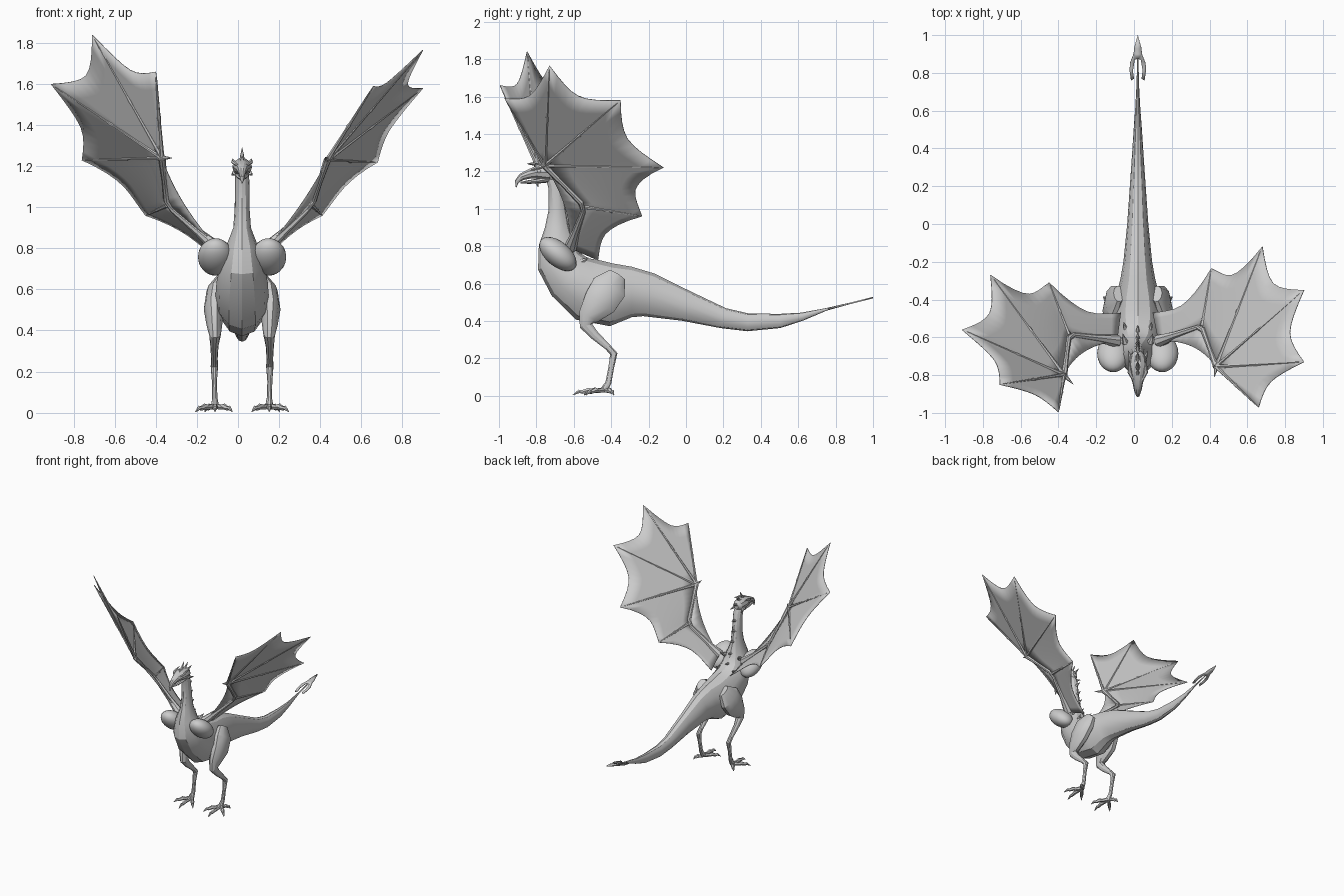
import bpy, bmesh, math
from mathutils import Vector as V

if "Cube" in bpy.data.objects:
    bpy.data.objects.remove(bpy.data.objects["Cube"])

CX = 0.02  # body axis


def finish(name, bm, angle=28):
    bmesh.ops.recalc_face_normals(bm, faces=bm.faces)
    me = bpy.data.meshes.new(name)
    bm.to_mesh(me)
    bm.free()
    for p in me.polygons:
        p.use_smooth = True
    me.set_sharp_from_angle(angle=math.radians(angle))
    ob = bpy.data.objects.new(name, me)
    bpy.context.collection.objects.link(ob)
    return ob


def loft(name, stations, sides=8, angle=28):
    """Tube through (x, y, z, half_width, half_depth) stations."""
    bm = bmesh.new()
    pts = [V(s[:3]) for s in stations]
    rings = []
    for i, s in enumerate(stations):
        t = (pts[min(i + 1, len(pts) - 1)] - pts[max(i - 1, 0)]).normalized()
        a = V((1, 0, 0)) - t * t.x
        if a.length < 0.2:
            a = V((0, 1, 0)) - t * t.y
        a.normalize()
        b = t.cross(a)
        rings.append([bm.verts.new(pts[i] + a * s[3] * math.cos(k * math.tau / sides)
                                   + b * s[4] * math.sin(k * math.tau / sides))
                      for k in range(sides)])
    for r, q in zip(rings, rings[1:]):
        for k in range(sides):
            j = (k + 1) % sides
            bm.faces.new((r[k], r[j], q[j], q[k]))
    bm.faces.new(rings[0])
    bm.faces.new(rings[-1])
    return finish(name, bm, angle)


def spike(name, a, b, r, sides=6):
    a, b = V(a), V(b)
    return loft(name, [(*a, r, r), (*a.lerp(b, .5), r * .6, r * .6), (*b, .001, .001)], sides)


def sheet(name, rows, thickness=0.004):
    """Thin skin through a grid of points."""
    bm = bmesh.new()
    g = [[bm.verts.new(p) for p in row] for row in rows]
    for r, q in zip(g, g[1:]):
        for k in range(len(r) - 1):
            bm.faces.new((r[k], r[k + 1], q[k + 1], q[k]))
    bmesh.ops.remove_doubles(bm, verts=bm.verts, dist=0.0001)
    ob = finish(name, bm, 40)
    mod = ob.modifiers.new("thickness", 'SOLIDIFY')
    mod.thickness, mod.offset = thickness, 0
    return ob


def ball(name, loc, scale, rot_x=0, seg=24):
    bpy.ops.mesh.primitive_uv_sphere_add(segments=seg, ring_count=seg // 2, radius=1,
                                         location=loc, rotation=(rot_x, 0, 0))
    ob = bpy.context.object
    ob.name, ob.scale = name, scale
    bpy.ops.object.shade_smooth()


# neck, trunk and tail in one loft: y, z, half width, half depth
spine = [(-.725, 1.19, .034, .03), (-.70, 1.12, .035, .037), (-.69, 1.0, .036, .044),
         (-.69, .90, .043, .064), (-.692, .81, .078, .095), (-.68, .72, .105, .12),
         (-.62, .635, .125, .14), (-.52, .565, .13, .172), (-.40, .54, .12, .168),
         (-.29, .555, .092, .135), (-.2, .54, .076, .118), (0, .48, .056, .082),
         (.2, .415, .042, .055), (.33, .393, .033, .048), (.5, .40, .022, .038),
         (.62, .423, .013, .022), (.75, .462, .006, .007), (.88, .495, .004, .004)]
loft("body", [(CX, *s) for s in spine], 12)

# tail spade
half = [(0, 1.0), (.02, .93), (.022, .90), (.042, .85), (.043, .81), (.036, .76),
        (.02, .77), (.026, .81), (.016, .87), (0, .875)]
outline = half + [(-x, y) for x, y in half[-2:0:-1]]
bm = bmesh.new()
face = bm.faces.new([bm.verts.new((CX + x, y, .525 - (1 - y) * .25)) for x, y in outline])
bmesh.ops.triangulate(bm, faces=[face])
spade = finish("tail_spade", bm)
m = spade.modifiers.new("thickness", 'SOLIDIFY')
m.thickness, m.offset = .008, 0

# head: skull, hooked upper beak, lower jaw
loft("skull", [(CX, -.675, 1.19, .02, .02), (CX, -.70, 1.19, .04, .042), (CX, -.75, 1.195, .048, .045),
               (CX, -.80, 1.195, .042, .035), (CX, -.84, 1.185, .028, .026),
               (CX, -.88, 1.17, .02, .02), (CX, -.905, 1.145, .011, .012),
               (CX, -.908, 1.115, .002, .002)], 10)
loft("lower_jaw", [(CX, -.71, 1.165, .034, .022), (CX, -.78, 1.15, .03, .014),
                   (CX, -.84, 1.143, .02, .01), (CX, -.885, 1.14, .006, .004)], 8)
spike("chin_spike", (CX, -.80, 1.15), (CX, -.79, 1.115), .014)
for i, (y, z, h) in enumerate([(-.80, 1.215, .035), (-.765, 1.225, .075), (-.725, 1.22, .065), (-.69, 1.2, .05)]):
    spike(f"crest_spike_{i}", (CX, y, z), (CX, y + .03 + .01 * i, z + h - .01 * i), .014)

# ridge along the back of the neck
for i, (y, z) in enumerate([(-.655, 1.08), (-.645, 1.0), (-.63, .92), (-.605, .83), (-.57, .76)]):
    spike(f"neck_ridge_{i}", (CX, y - .01, z), (CX, y + .035, z + .012), .013)

for side, s in (("right", 1), ("left", -1)):
    def at(dx, *rest):
        return (CX + s * dx, *rest)

    # head details
    ball(f"eye_{side}", at(.039, -.785, 1.2), (.009, .011, .01), 0, 12)
    loft(f"brow_{side}", [at(.022, -.83, 1.205, .006, .006), at(.042, -.785, 1.22, .012, .009),
                          at(.045, -.72, 1.235, .002, .002)], 6)
    spike(f"cheek_spike_{side}", at(.035, -.725, 1.17), at(.05, -.67, 1.155), .014)

    # shoulder muscle and blade spikes
    ball(f"shoulder_{side}", at(.13, -.685, .758), (.085, .118, .066), math.radians(-40))
    spike(f"shoulder_spike_{side}", at(.065, -.63, .80), at(.08, -.58, .83), .018)
    spike(f"back_spike_{side}", at(.06, -.57, .71), at(.075, -.52, .74), .018)

    # leg from hip to ankle
    loft(f"leg_{side}", [at(.10, -.37, .645, .03, .05), at(.125, -.41, .58, .05, .10),
                         at(.137, -.46, .50, .05, .095), at(.135, -.52, .425, .038, .06),
                         at(.132, -.535, .375, .028, .036), at(.135, -.49, .325, .02, .026),
                         at(.135, -.42, .262, .016, .018), at(.135, -.386, .225, .018, .021),
                         at(.135, -.40, .15, .012, .016), at(.133, -.415, .07, .013, .017),
                         at(.132, -.44, .03, .02, .02)], 10)

    # toes with claws
    for i, (dx, y) in enumerate([(.095, -.535), (0, -.605), (-.085, -.545), (.05, -.385)]):
        k, a = V((.132 + dx, y)), V((.132, -.435))
        line = [(0, .032, .016), (.35, .026, .012), (.5, .03, .015),
                (.72, .02, .011), (.8, .024, .011), (1, .004, .002)]
        loft(f"toe_{i}_{side}", [at(*a.lerp(k, u), z, r, r) for u, z, r in line], 6)


# wings: the raised pair is posed differently on each side
def wing(side, shoulder, elbow, wrist, thumb, trail, elbow_tip, tips):
    shoulder, elbow, wrist, trail = V(shoulder), V(elbow), V(wrist), V(trail)
    ribs = [(shoulder, trail), (elbow, V(elbow_tip))] + [(wrist, V(t)) for t in tips]
    # scalloped skin between neighbouring ribs
    rows = []
    for n, ((r0, t0), (r1, t1)) in enumerate(zip(ribs, ribs[1:])):
        depth = (.35, .2, .15, .16, .16)[n]
        for j in range(9):
            v = j / 8
            root, tip = r0.lerp(r1, v), t0.lerp(t1, v)
            reach = 1 - depth * (1 - abs(2 * v - 1) ** 1.8)
            rows.append([root.lerp(tip, reach * u / 5) for u in range(6)])
    sheet(f"wing_skin_{side}", rows)
    # skin in front of the arm
    ctrl = elbow.lerp((shoulder + wrist) / 2, .45)
    front = []
    for j in range(13):
        v = j / 12
        arm = shoulder.lerp(elbow, 2 * v) if v < .5 else elbow.lerp(wrist, 2 * v - 1)
        edge = shoulder * (1 - v) ** 2 + ctrl * 2 * v * (1 - v) + wrist * v * v
        front.append([arm, edge])
    sheet(f"wing_front_skin_{side}", front)
    # arm bones, finger bones and thumb claw
    def mid(a, b, u, r):
        return (*a.lerp(b, u), r, r)
    loft(f"wing_arm_{side}", [mid(shoulder, elbow, 0, .035), mid(shoulder, elbow, .4, .02),
                              mid(shoulder, elbow, .9, .014), mid(elbow, wrist, .1, .016),
                              mid(elbow, wrist, .5, .013), mid(elbow, wrist, 1, .018)], 8)
    for i, (r, t) in enumerate(ribs[1:]):
        loft(f"wing_finger_{i}_{side}", [mid(r, t, 0, .013), mid(r, t, .08, .011), mid(r, t, .42, .007),
                                         mid(r, t, .46, .01), mid(r, t, .5, .007),
                                         mid(r, t, .9, .004), mid(r, t, 1, .001)], 6)
    spike(f"wing_thumb_{side}", wrist, thumb, .013)


wing("right", (.13, -.62, .79), (.36, -.54, 1.01), (.435, -.755, 1.23), (.425, -.81, 1.245),
     (.10, -.47, .725), (.41, -.235, .96),
     [(.68, -.12, 1.22), (.90, -.35, 1.58), (.90, -.73, 1.765), (.66, -.97, 1.59)])
wing("left", (-.09, -.62, .79), (-.345, -.585, 1.01), (-.37, -.80, 1.24), (-.32, -.85, 1.24),
     (-.07, -.47, .725), (-.45, -.31, .96),
     [(-.76, -.27, 1.23), (-.91, -.56, 1.60), (-.71, -.85, 1.84), (-.40, -.995, 1.66)])
